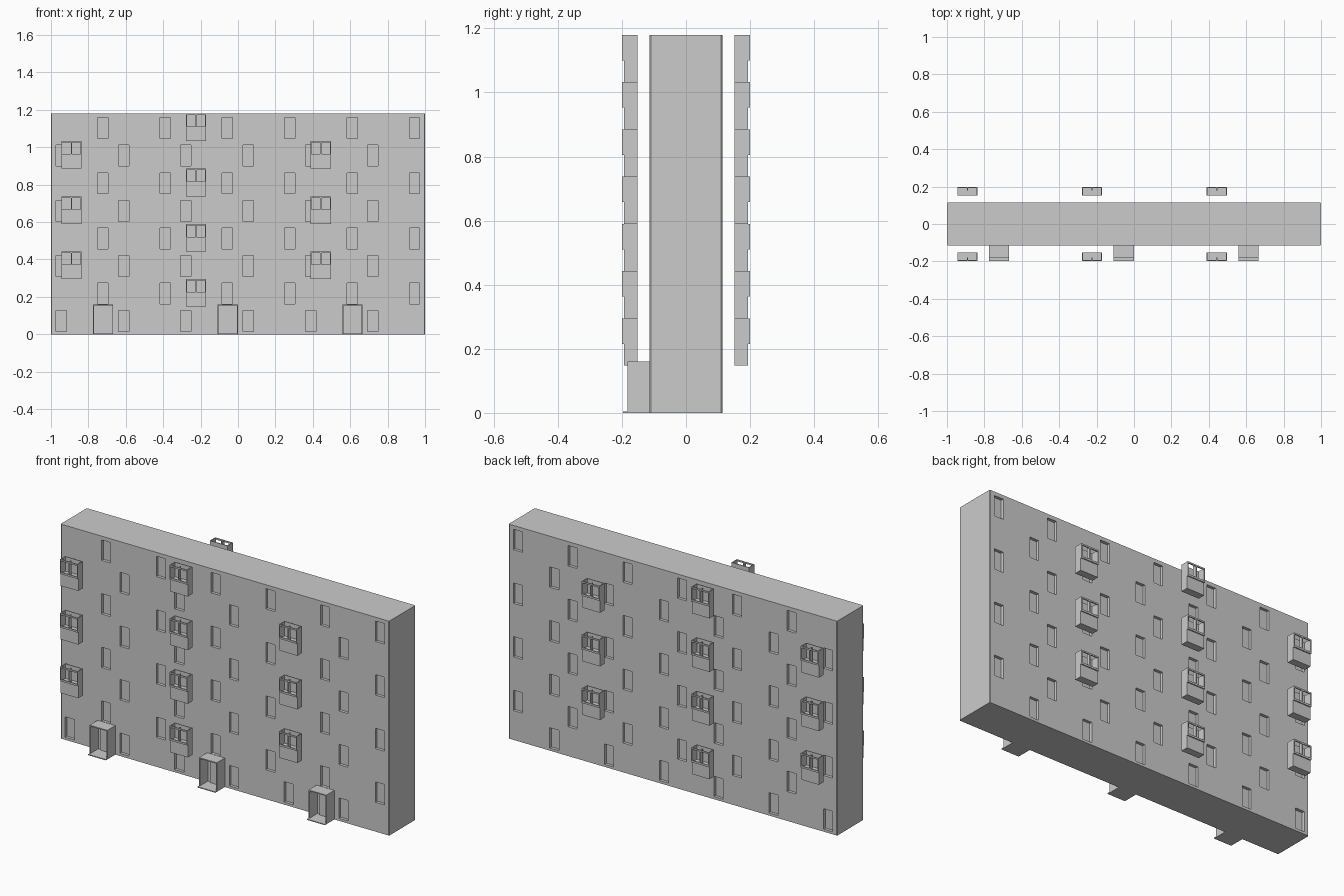
import bpy, bmesh
from mathutils import Matrix

if "Cube" in bpy.data.objects:
    bpy.data.objects.remove(bpy.data.objects["Cube"])

HEIGHT, FLOORS, BAYS = 1.18, 8, 6
STOREY = HEIGHT / FLOORS
BAY = 2 / BAYS
WALL = 0.114                      # half depth of the block

concrete = bpy.data.materials.new("concrete grey")
concrete.use_nodes = True
grey = (0.6, 0.6, 0.6, 1)
concrete.diffuse_color = grey
concrete.node_tree.nodes["Principled BSDF"].inputs["Base Color"].default_value = grey


def add_box(bm, x, y, z):
    """Box from (min, max) pairs, in either order."""
    size = [abs(b - a) for a, b in (x, y, z)]
    mid = [(a + b) / 2 for a, b in (x, y, z)]
    matrix = Matrix.Translation(mid) @ Matrix.Diagonal((*size, 1))
    return bmesh.ops.create_cube(bm, size=1, matrix=matrix)["verts"]


def make_object(name, bm):
    mesh = bpy.data.meshes.new(name)
    bm.to_mesh(mesh)
    bm.free()
    mesh.materials.append(concrete)
    obj = bpy.data.objects.new(name, mesh)
    bpy.context.collection.objects.link(obj)
    return obj


# Main slab with slightly chamfered upright corners
bm = bmesh.new()
add_box(bm, (-1, 1), (-WALL, WALL), (0, HEIGHT))
upright = [e for e in bm.edges if abs(e.verts[0].co.z - e.verts[1].co.z) > 1]
bmesh.ops.bevel(bm, geom=upright, offset=0.004, segments=1, affect='EDGES')
block = make_object("apartment_block", bm)

# Window recesses, staggered from storey to storey on both long walls
bm = bmesh.new()
for floor in range(FLOORS):
    offset = 0.277 if floor % 2 else 0.055
    for bay in range(BAYS):
        x = -1 + bay * BAY + offset
        z = floor * STOREY
        for side in (-1, 1):
            add_box(bm, (x - 0.028, x + 0.028), (side * (WALL - 0.016), side * (WALL + 0.02)),
                    (z + 0.014, z + 0.126))
cutter = make_object("window_cutter", bm)
cutter.hide_render = True
cut = block.modifiers.new("windows", 'BOOLEAN')
cut.operation, cut.object, cut.solver = 'DIFFERENCE', cutter, 'EXACT'
graph = bpy.context.evaluated_depsgraph_get()
block_mesh = bpy.data.meshes.new_from_object(block.evaluated_get(graph))
block.modifiers.clear()
block.data = block_mesh
bpy.data.objects.remove(cutter)


def make_balcony(name, x, z, side):
    """Parapet with an open-topped, two-pane loggia above it."""
    bm = bmesh.new()
    half, inner, outer, rail = 0.054, 0.152, 0.199, 0.068
    top = z + STOREY

    def part(xa, xb, ya, yb, za, zb):
        add_box(bm, (x + xa, x + xb), (side * ya, side * yb), (za, zb))

    part(-half, half, inner, outer - 0.006, z, z + rail)             # parapet
    part(-half, half, inner, inner + 0.004, z + rail, top)           # back pane
    for edge in (-1, 1):                                             # side walls
        part(edge * half, edge * (half - 0.005), inner, outer, z + rail, top)
    part(-0.003, 0.003, outer - 0.02, outer, z + rail, top)          # mullion
    part(-half, half, outer - 0.006, outer, z + rail, z + rail + 0.01)
    part(-half, half, outer - 0.006, outer, top - 0.008, top)
    make_object(name, bm)


# Balcony stacks: outer bays on even storeys, centre bay on odd storeys
for stack, (bay, first) in enumerate(((0, 2), (2, 1), (4, 2))):
    for floor in range(first, FLOORS, 2):
        for side, label in ((-1, "front"), (1, "back")):
            make_balcony(f"{label}_balcony_{stack + 1}_{floor}",
                         -1 + bay * BAY + 0.109, floor * STOREY, side)

# Entrance porches with a recessed door and a doorstep
for i, bay in enumerate((0, 2, 4)):
    x = -1 + bay * BAY + 0.279
    half, front, top = 0.054, -0.183, 0.16
    bm = bmesh.new()
    for edge in (-1, 1):
        add_box(bm, (x + edge * half, x + edge * (half - 0.005)), (front, -WALL), (0, top))
    add_box(bm, (x - half, x + half), (front, -WALL), (top - 0.006, top))
    make_object(f"porch_{i + 1}", bm)

    bm = bmesh.new()
    add_box(bm, (x - half, x + half), (-0.197, -WALL), (0, 0.005))
    make_object(f"doorstep_{i + 1}", bm)

    bm = bmesh.new()
    add_box(bm, (x - 0.03, x + 0.03), (-WALL - 0.008, -WALL), (0.005, 0.13))
    add_box(bm, (x + 0.018, x + 0.022), (-WALL - 0.014, -WALL), (0.06, 0.075))
    make_object(f"door_{i + 1}", bm)
